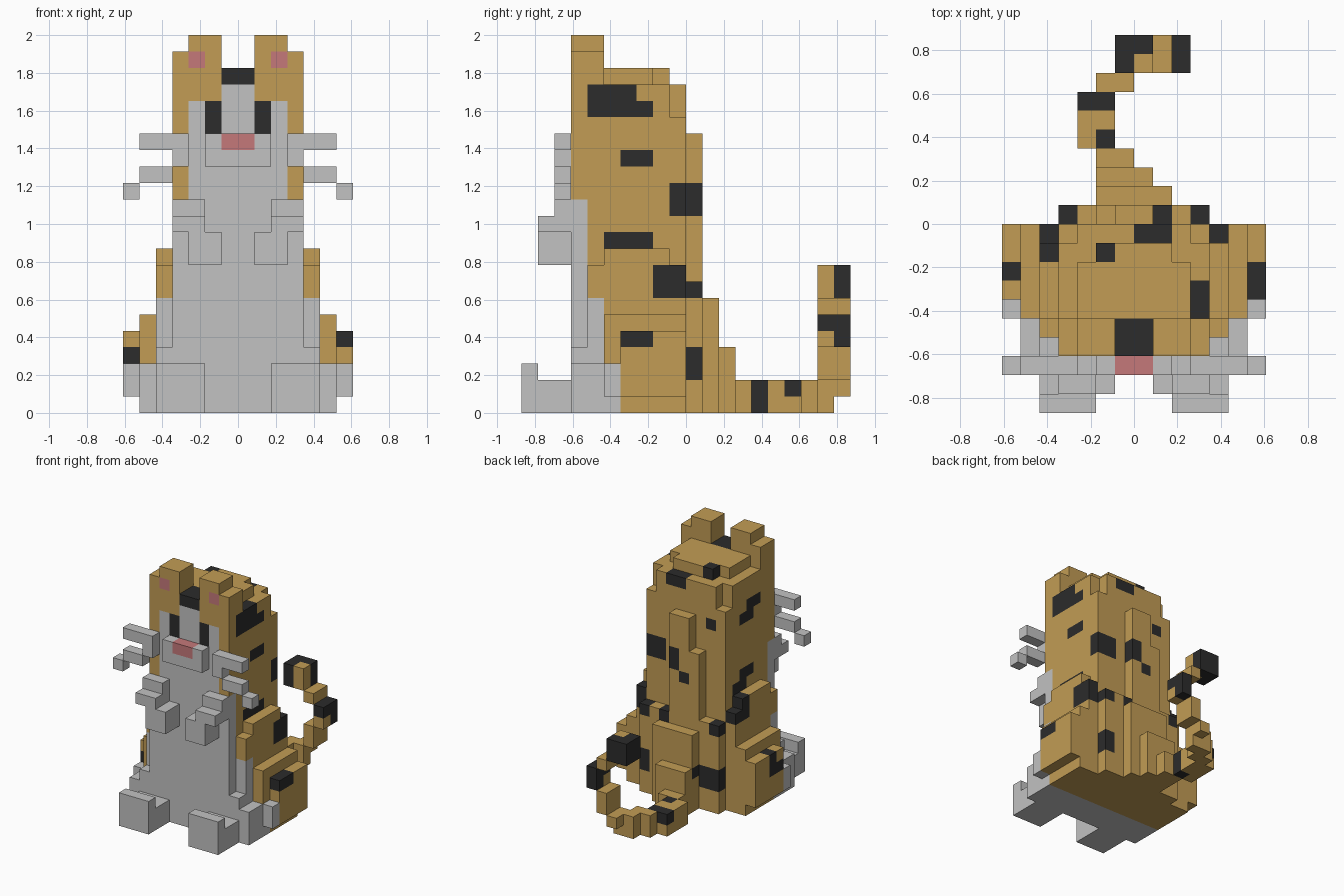
import bpy, bmesh
from mathutils import Vector

if "Cube" in bpy.data.objects:
    bpy.data.objects.remove(bpy.data.objects["Cube"], do_unlink=True)

U = 2 / 23  # edge of one block
COLOURS = {
    "ginger": (0.54, 0.335, 0.09),
    "grey": (0.54, 0.54, 0.54),
    "charcoal": (0.025, 0.025, 0.025),
    "pink": (0.56, 0.19, 0.195),
}
NAMES = list(COLOURS)
GINGER, GREY, DARK, PINK = range(4)
MATS = []
for name, rgb in COLOURS.items():
    m = bpy.data.materials.new(name)
    m.use_nodes = True
    m.diffuse_color = (*rgb, 1)
    m.node_tree.nodes["Principled BSDF"].inputs["Base Color"].default_value = (*rgb, 1)
    MATS.append(m)


def cells(box):
    x0, x1, y0, y1, z0, z1 = box
    return [(x, y, z) for x in range(x0, x1) for y in range(y0, y1) for z in range(z0, z1)]


def mirrored(boxes):
    """Add the copy of each (colour, box) on the other side of x = 0."""
    return boxes + [(c, (-b[1], -b[0], *b[2:])) for c, b in boxes]


def block_part(name, boxes, paint=()):
    """Fill boxes with blocks, recolour by the paint boxes, keep only the outer skin."""
    grid = {}
    for colour, box in boxes:
        for c in cells(box):
            grid[c] = colour
    for colour, box in paint:
        for c in cells(box):
            if c in grid:
                grid[c] = colour
    bm = bmesh.new()
    for c, colour in grid.items():
        for axis in range(3):
            for side in (0, 1):
                n = list(c)
                n[axis] += 2 * side - 1
                if tuple(n) in grid:
                    continue
                a, b = (axis + 1) % 3, (axis + 2) % 3
                corners = []
                for da, db in ((0, 0), (1, 0), (1, 1), (0, 1)):
                    p = list(c)
                    p[axis] += side
                    p[a] += da
                    p[b] += db
                    corners.append(bm.verts.new(Vector(p) * U))
                face = bm.faces.new(corners if side else corners[::-1])
                face.material_index = colour
    bmesh.ops.remove_doubles(bm, verts=bm.verts, dist=U * 0.01)
    bmesh.ops.dissolve_limit(bm, angle_limit=0.01, verts=bm.verts, edges=bm.edges,
                             delimit={'MATERIAL'})
    mesh = bpy.data.meshes.new(name)
    bm.to_mesh(mesh)
    bm.free()
    for m in MATS:
        mesh.materials.append(m)
    obj = bpy.data.objects.new(name, mesh)
    bpy.context.collection.objects.link(obj)
    return obj


# Torso, hips, back ridge and head as one continuous skin
body = [
    (GINGER, (-4, 4, -6, 0, 0, 18)),
    (GINGER, (-4, 4, -7, 0, 13, 18)),
    (GINGER, (-4, 4, -7, -1, 18, 20)),
    (GINGER, (-3, 3, -1, 0, 18, 20)),
    (GINGER, (-3, 3, -5, -2, 20, 21)),
    (GINGER, (-2, 2, -2, -1, 20, 21)),
    (GREY, (-4, 4, -7, -6, 4, 13)),
    (GREY, (-5, 5, -7, -6, 0, 4)),
    # back ridge, stepping out to the tail
    (GINGER, (-1, 1, 0, 1, 0, 17)),
    (GINGER, (-2, -1, 0, 1, 0, 14)),
    (GINGER, (-4, 4, 0, 1, 0, 8)),
    (GINGER, (-2, 2, 1, 2, 0, 7)),
    (GINGER, (-2, 1, 2, 3, 0, 4)),
    # forehead between the ears
    (DARK, (-1, 1, -7, -5, 20, 21)),
]
body += mirrored([
    (GINGER, (4, 5, -6, 0, 0, 9)),
    (GINGER, (4, 5, -5, -1, 9, 10)),
    (GINGER, (5, 6, -5, 0, 0, 6)),
    (GINGER, (6, 7, -4, 0, 1, 5)),
    (GREY, (5, 6, -7, -5, 0, 3)),
    (GREY, (6, 7, -5, -4, 1, 3)),
    # ears
    (GINGER, (1, 3, -7, -5, 20, 23)),
    (GINGER, (3, 4, -7, -5, 20, 22)),
])
markings = [
    # pale legs and face
    (GREY, (-7, 7, -7, -4, 0, 3)),
    (GREY, (-5, 5, -7, -5, 0, 7)),
    (GREY, (-3, 3, -7, -6, 13, 19)),
    (GREY, (-1, 1, -7, -6, 19, 20)),
] + mirrored([
    (DARK, (1, 2, -7, -6, 17, 19)),    # eyes
    (PINK, (2, 3, -7, -6, 21, 22)),    # inner ears
]) + [(DARK, b) for b in [
    # left flank spots
    (3, 4, -6, -2, 18, 19), (3, 4, -6, -3, 19, 20), (3, 4, -4, -2, 15, 16),
    (2, 4, -1, 0, 12, 14), (0, 1, 0, 1, 12, 14), (3, 4, -5, -2, 10, 11),
    (4, 5, -2, 0, 7, 9), (3, 4, 0, 1, 7, 8), (6, 7, -4, -2, 4, 5),
    (3, 4, 0, 1, 2, 4), (1, 2, 0, 1, 7, 8),
    # right flank spots
    (-4, -3, -5, -3, 17, 18), (-4, -3, -4, -2, 16, 17), (-4, -3, -4, -2, 11, 12),
    (-4, -3, -3, -1, 10, 11), (-5, -4, -2, 0, 8, 10), (-4, -3, 0, 1, 7, 8),
    (-7, -6, -4, -2, 3, 4), (-7, -6, -3, -2, 4, 5),
    # back and crown spots
    (-3, -1, -2, -1, 20, 21), (0, 2, -1, 0, 19, 20), (-3, -2, -1, 0, 16, 17),
    (-1, 0, 0, 1, 11, 12), (-4, -2, 0, 2, 2, 4), (-2, -1, 1, 2, 3, 4),
]]
block_part("body", body, markings)

# Muzzle with nose
block_part("muzzle", [(GREY, (-2, 2, -8, -7, 15, 17)), (PINK, (-1, 1, -8, -7, 16, 17))])


def side_parts(side, s):
    def flip(boxes):
        return [(GREY, b if s > 0 else (-b[1], -b[0], *b[2:])) for b in boxes]
    block_part(side + "_whiskers", flip([
        (3, 6, -8, -7, 16, 17), (3, 4, -8, -7, 15, 16),
        (4, 6, -8, -7, 14, 15), (6, 7, -8, -7, 13, 14)]))
    block_part(side + "_front_paw", flip([
        (2, 4, -8, -7, 12, 13), (2, 4, -9, -7, 11, 12), (1, 3, -9, -7, 9, 11)]))
    block_part(side + "_hind_foot", flip([
        (2, 5, -10, -9, 0, 3), (2, 5, -9, -7, 0, 2)]))


side_parts("left", 1)
side_parts("right", -1)

# Tail runs back along the ground, then curls up and over
tail = [(GINGER, b) for b in [
    (-2, 0, 3, 4, 0, 2), (-3, -1, 4, 7, 0, 2), (-2, 0, 7, 8, 0, 2),
    (-1, 1, 8, 9, 0, 2), (0, 1, 8, 10, 1, 2), (1, 2, 8, 10, 2, 4),
    (2, 3, 8, 10, 4, 6), (1, 2, 8, 10, 6, 7), (-1, 1, 8, 10, 7, 9)]]
tail_bands = [(DARK, b) for b in [
    (-2, -1, 4, 5, 0, 2), (-3, -1, 6, 7, 1, 2), (2, 3, 8, 10, 5, 6),
    (2, 3, 9, 10, 4, 5), (-1, 0, 8, 10, 7, 9), (0, 1, 9, 10, 7, 9)]]
block_part("tail", tail, tail_bands)
